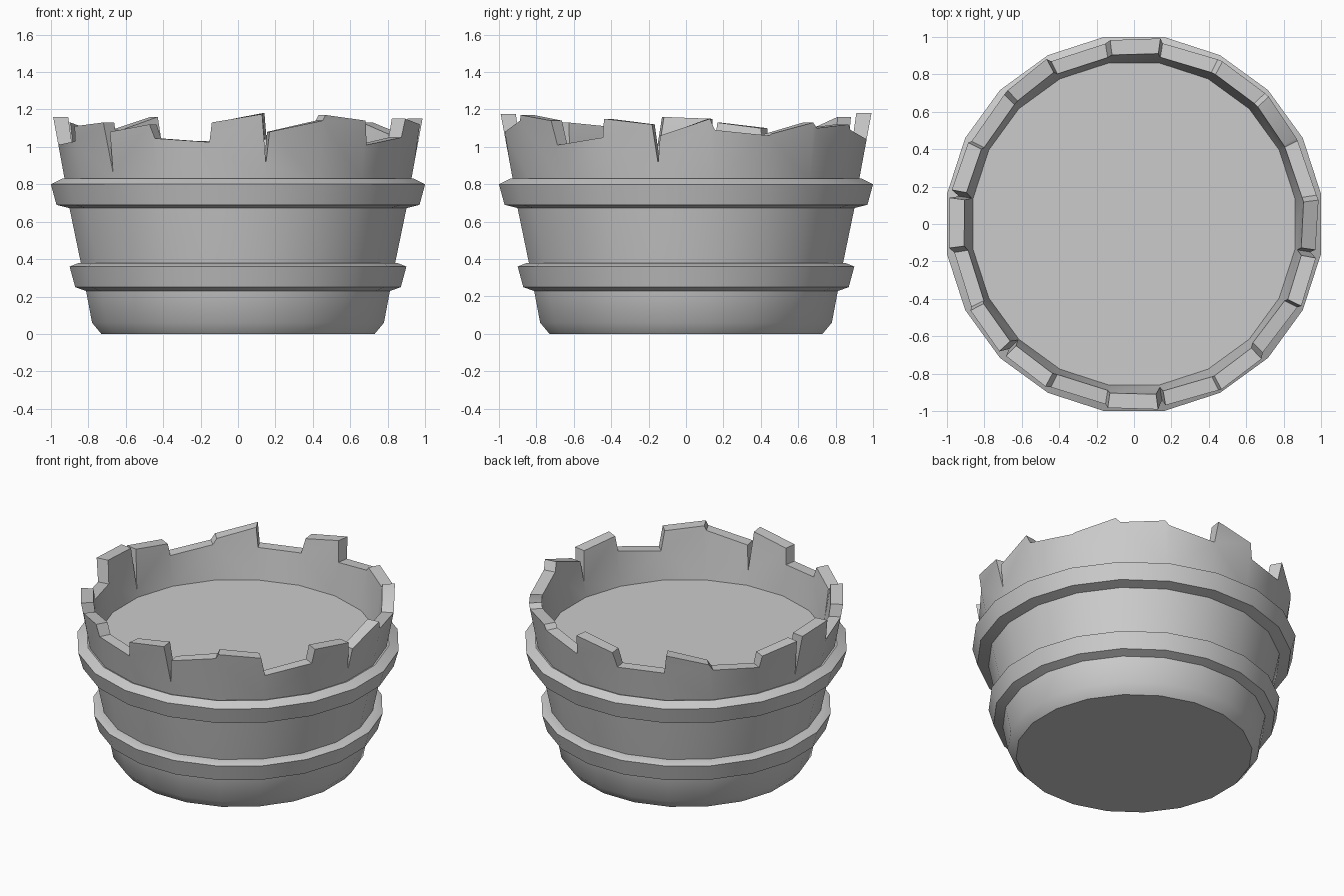
import bpy, bmesh, math

if "Cube" in bpy.data.objects:
    bpy.data.objects.remove(bpy.data.objects["Cube"])

N = 20
STEP = 2 * math.pi / N
K = 1 / math.cos(STEP / 2)      # flat radius -> corner radius


def finish(bm, name, angle):
    bmesh.ops.remove_doubles(bm, verts=bm.verts, dist=0.0005)
    bmesh.ops.recalc_face_normals(bm, faces=bm.faces)
    me = bpy.data.meshes.new(name)
    bm.to_mesh(me)
    bm.free()
    ob = bpy.data.objects.new(name, me)
    bpy.context.collection.objects.link(ob)
    bpy.ops.object.select_all(action='DESELECT')
    ob.select_set(True)
    bpy.context.view_layer.objects.active = ob
    bpy.ops.object.shade_smooth_by_angle(angle=math.radians(angle))
    return ob


def lathe(name, profile, closed=False):
    """Spin (flat radius, z) points into a 20-sided shape."""
    bm = bmesh.new()
    rings = [[bm.verts.new((r * K * math.cos((i - .5) * STEP),
                            r * K * math.sin((i - .5) * STEP), z))
              for i in range(N)] for r, z in profile]
    pairs = list(zip(rings, rings[1:]))
    if closed:
        pairs.append((rings[-1], rings[0]))
    else:
        bm.faces.new(rings[0])
        bm.faces.new(rings[-1])
    for a, b in pairs:
        for i in range(N):
            j = (i + 1) % N
            bm.faces.new((a[i], a[j], b[j], b[i]))
    return finish(bm, name, 35)


# solid tub with flat floor, and the two hoops
lathe("tub", [(.73, 0), (.78, .06), (.81, .22), (.84, .38), (.90, .67), (.925, .82)])
lathe("lower_hoop", [(.80, .225), (.87, .25), (.90, .36), (.85, .38), (.80, .37)], True)
lathe("upper_hoop", [(.89, .67), (.97, .69), (1.0, .80), (.94, .83), (.88, .81)], True)

# broken stave tops: (start, end) height per facet, counter-clockwise from +x
TOPS = [(1.06, 1.15), (1.09, 1.06), (1.07, 1.13), (1.10, 1.12), (1.09, 1.04),
        (1.18, 1.13), (1.03, 1.03), (1.16, 1.09), (1.05, 1.02), (1.10, 1.13),
        (1.15, 1.16), (1.01, 1.03), (1.11, 1.13), (1.08, 1.12), (1.045, 1.025),
        (1.13, 1.175), (1.08, 1.14), (1.17, 1.14), (1.01, 1.05), (1.15, 1.12)]
# deep splits at the start corner of these facets
SPLITS = {0: .91, 10: .87, 13: .86, 16: .91}


def valley(k):
    k %= N
    return SPLITS.get(k, min(TOPS[k - 1][1], TOPS[k][0]))


def r_out(z):
    return .925 + .185 * (z - .82)


def r_in(z):
    return .86 + .14 * (z - .82)


bm = bmesh.new()
for k, (h0, h1) in enumerate(TOPS):
    v0, v1 = valley(k), valley(k + 1)
    inset0 = .9 if h0 > v0 + .004 else 1
    inset1 = .82 if h1 > v1 + .004 else 1
    # outline of one stave: (sideways -1..1, height)
    outline = [(-1, .815), (1, .815), (1, v1)]
    if inset1 < 1:
        outline.append((inset1, h1))
    if inset0 < 1:
        outline.append((-inset0, h0))
    outline.append((-1, v0))

    def loop(radius):
        pts = []
        for s, z in outline:
            r = radius(z)
            t = s * r * math.tan(STEP / 2)
            c, n = math.cos(k * STEP), math.sin(k * STEP)
            pts.append(bm.verts.new((r * c - t * n, r * n + t * c, z)))
        return pts

    outer, inner = loop(r_out), loop(r_in)
    bm.faces.new(outer)
    bm.faces.new(inner[::-1])
    for i in range(2, len(outline) - 1):
        bm.faces.new((outer[i], inner[i], inner[i + 1], outer[i + 1]))
finish(bm, "broken_staves", 25)
